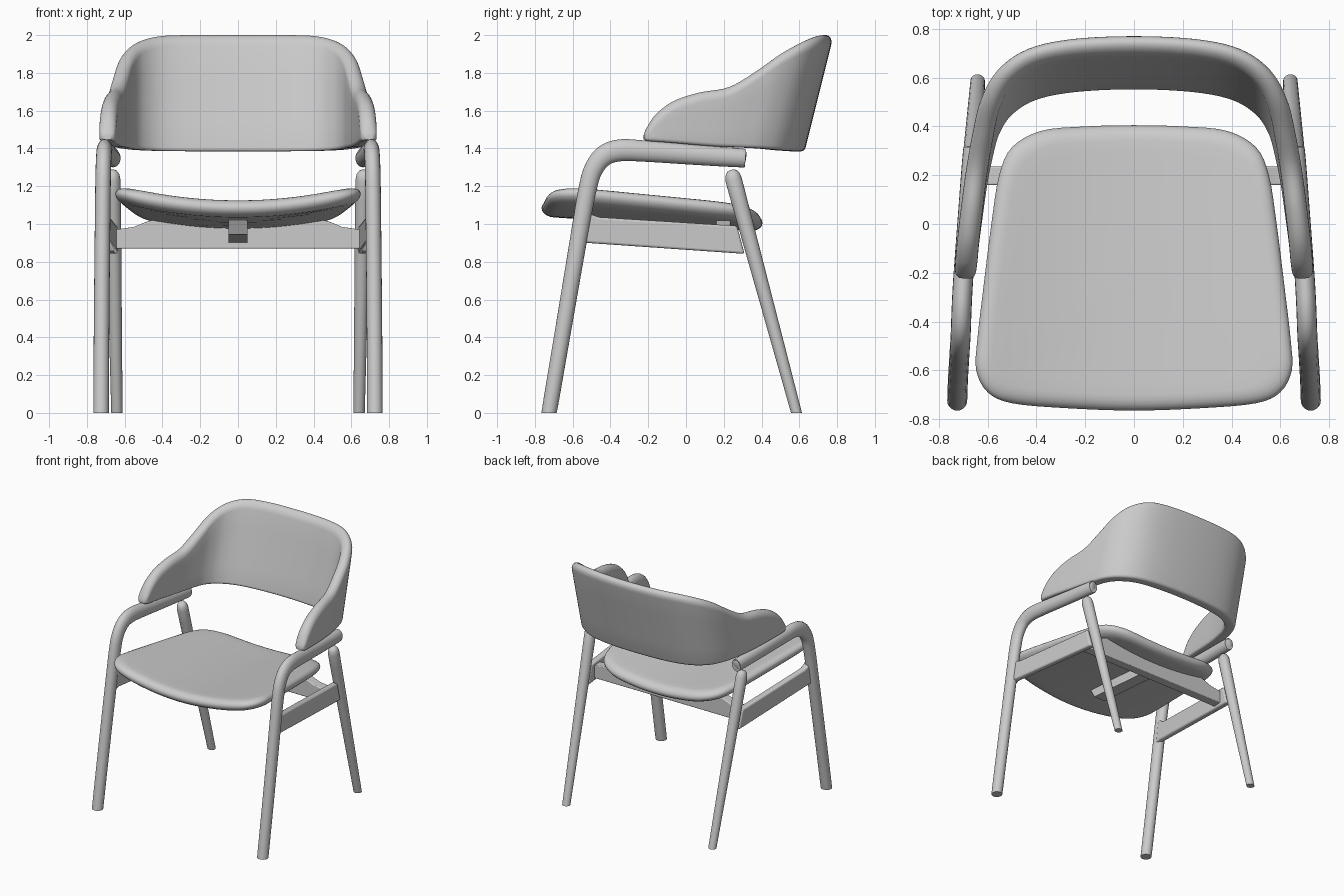
import bpy, bmesh, math
from mathutils import Vector

cube = bpy.data.objects.get("Cube")
if cube:
    bpy.data.objects.remove(cube)

GREY = (0.6, 0.6, 0.6, 1)
grey = bpy.data.materials.new("light_grey")
grey.use_nodes = True
grey.diffuse_color = GREY
grey.node_tree.nodes["Principled BSDF"].inputs["Base Color"].default_value = GREY


def finish(name, bm, mirror=False, bevel=0):
    """Turn a bmesh into a shaded, coloured object."""
    bmesh.ops.recalc_face_normals(bm, faces=bm.faces)
    mesh = bpy.data.meshes.new(name)
    bm.to_mesh(mesh)
    bm.free()
    mesh.shade_smooth()
    mesh.set_sharp_from_angle(angle=math.radians(40))
    mesh.materials.append(grey)
    ob = bpy.data.objects.new(name, mesh)
    bpy.context.scene.collection.objects.link(ob)
    if bevel:
        mod = ob.modifiers.new("soft_edges", "BEVEL")
        mod.width, mod.segments = bevel, 3
    if mirror:
        ob.modifiers.new("other_side", "MIRROR")
    return ob


def spline(points, steps, closed=False):
    """Smooth curve through points of any dimension."""
    p = [Vector(q) for q in points]
    n = len(p)
    out = []
    for i in range(n if closed else n - 1):
        if closed:
            a, b, c, d = (p[(i + k) % n] for k in (-1, 0, 1, 2))
        else:
            a, b, c, d = p[max(i - 1, 0)], p[i], p[i + 1], p[min(i + 2, n - 1)]
        for s in range(steps):
            t = s / steps
            out.append(b + (c - a) * (t / 2) + (a * 2 - b * 5 + c * 4 - d) * (t * t / 2)
                       + (b * 3 - a - c * 3 + d) * (t ** 3 / 2))
    if not closed:
        out.append(p[-1])
    return out


def skin(bm, rings, caps=True):
    """Bridge equal closed loops of points with quads."""
    loops = [[bm.verts.new(v) for v in ring] for ring in rings]
    n = len(loops[0])
    for a, b in zip(loops, loops[1:]):
        for i in range(n):
            j = (i + 1) % n
            bm.faces.new((a[i], a[j], b[j], b[i]))
    if caps:
        bm.faces.new(loops[0])
        bm.faces.new(loops[-1])
    return loops


def tube(name, points, steps, sides=20):
    """Sweep an ellipse; each point is x, y, z, half width, half depth."""
    path = spline(points, steps)
    rings = []
    for i, p in enumerate(path):
        t = (path[min(i + 1, len(path) - 1)] - path[max(i - 1, 0)]).to_3d().normalized()
        side = (Vector((1, 0, 0)) - t * t.x).normalized()
        up = t.cross(side)
        ring = []
        for k in range(sides):
            a = math.tau * k / sides
            v = p.to_3d() + side * p[3] * math.cos(a) + up * p[4] * math.sin(a)
            if p[2] < 0.001:
                v.z = 0
            ring.append(v)
        rings.append(ring)
    bm = bmesh.new()
    skin(bm, rings)
    return finish(name, bm, mirror=True)


# Front leg bending into the armrest
tube("front_leg_and_arm", [
    (.725, -.725, 0, .041, .041), (.722, -.64, .5, .041, .043),
    (.717, -.555, 1, .041, .046), (.715, -.522, 1.18, .041, .048),
    (.713, -.492, 1.285, .041, .05), (.71, -.435, 1.36, .041, .055),
    (.707, -.35, 1.39, .041, .058), (.70, -.22, 1.386, .041, .056),
    (.68, .05, 1.366, .041, .053), (.662, .29, 1.35, .04, .05),
    (.661, .307, 1.349, .034, .043), (.66, .315, 1.348, .022, .03)], 5)

# Back leg with a rounded top
tube("back_leg", [
    (.641, .585, 0, .03, .03), (.661, .28, 1.13, .041, .043),
    (.663, .252, 1.235, .041, .044), (.664, .246, 1.262, .036, .038),
    (.664, .242, 1.28, .024, .026), (.664, .24, 1.286, .01, .011)], 1)

# Side rail joining the legs, flared where it meets the front leg
bm = bmesh.new()
rail = [(-.56, .885), (-.525, .9), (.31, .842), (.27, .99), (-.46, 1.036),
        (-.5, 1.05), (-.53, 1.085)]
skin(bm, [[(.679 - .05 * y + dx, y, z) for y, z in rail] for dx in (-.028, .022)])
finish("side_rail", bm, mirror=True, bevel=.012)

# Cross rail hollowed to carry the seat
bm = bmesh.new()
half = [(.65, .97), (.55, .985), (.49, 1.01), (.42, 1.03), (.22, .992), (0, .98)]
top = half + [(-x, z) for x, z in half[-2::-1]]
skin(bm, [[(x, y, z) for x, z in [(-.65, .87), (.65, .87)] + top] for y in (.16, .235)])
finish("cross_rail", bm, bevel=.006)

# Centre bar under the seat
bm = bmesh.new()
bar = [(-.44, 1.02), (.2, .985), (.2, .9), (-.4, .945)]
skin(bm, [[(x, y, z) for y, z in bar] for x in (-.05, .05)])
finish("seat_support_bar", bm)


# Dished seat panel with a rounded rim
def dish(x, y):
    return 1.08 - .068 * (y + .7) + .21 * x * x


edge = [(0, -.765), (.28, -.755), (.5, -.735), (.6, -.69), (.647, -.6), (.643, -.48),
        (.62, -.28), (.585, 0), (.553, .2), (.5, .315), (.38, .382), (.2, .4), (0, .405)]
outline = spline(edge + [(-x, y) for x, y in edge[-2:0:-1]], 4, closed=True)
mid = Vector((0, -.18))
levels = [(k / 5, -.045) for k in range(1, 5)]
arc = [math.radians(-90 + 18 * k) for k in range(11)]
levels += [(.89 + .11 * math.cos(a), .045 * math.sin(a)) for a in arc]
levels += [(k / 5, .045) for k in range(4, 0, -1)]
bm = bmesh.new()
rings = []
for scale, h in levels:
    flat = [mid + (p - mid) * scale for p in outline]
    rings.append([(p.x, p.y, dish(p.x, p.y) + h) for p in flat])
skin(bm, rings)
finish("seat", bm)

# Wraparound backrest: x, y, bottom, top, lean, half thickness
half = [(0, .588, 1.385, 2, .25, .04), (.25, .576, 1.385, 2, .25, .04),
        (.42, .54, 1.387, 1.993, .25, .04), (.53, .47, 1.392, 1.96, .25, .041),
        (.59, .38, 1.4, 1.9, .24, .042), (.62, .28, 1.405, 1.81, .22, .043),
        (.645, .16, 1.41, 1.725, .2, .044), (.665, .03, 1.42, 1.695, .12, .045),
        (.68, -.08, 1.43, 1.65, .05, .045), (.688, -.16, 1.436, 1.58, 0, .045),
        (.692, -.205, 1.44, 1.515, 0, .04), (.693, -.223, 1.448, 1.475, 0, .022)]
path = spline([(-p[0],) + p[1:] for p in half[:0:-1]] + half, 5)
rings = []
for i, (x, y, low, high, lean, thick) in enumerate(path):
    t = (path[min(i + 1, len(path) - 1)] - path[max(i - 1, 0)]).to_2d().normalized()
    out = Vector((-t.y, t.x))
    height = high - low
    cap, foot = min(.055, height * .5), min(.02, height * .3)
    section = []
    for k in range(13):
        a = math.pi * k / 12
        section.append((thick * math.cos(a), high - cap + cap * math.sin(a)))
    for f in (.75, .5, .25):
        section.append((-thick, low + foot + (height - cap - foot) * f))
    for sign in (-1, 1):
        for k in range(5):
            a = math.pi / 8 * (k if sign < 0 else 4 - k)
            section.append((sign * (thick - foot * .8 * (1 - math.cos(a))),
                            low + foot - foot * math.sin(a)))
    for f in (.25, .5, .75):
        section.append((thick, low + foot + (height - cap - foot) * f))
    rings.append([(x + out.x * d, y + out.y * d + lean * (z - 1.385), z) for d, z in section])
bm = bmesh.new()
skin(bm, rings)
finish("backrest", bm)
